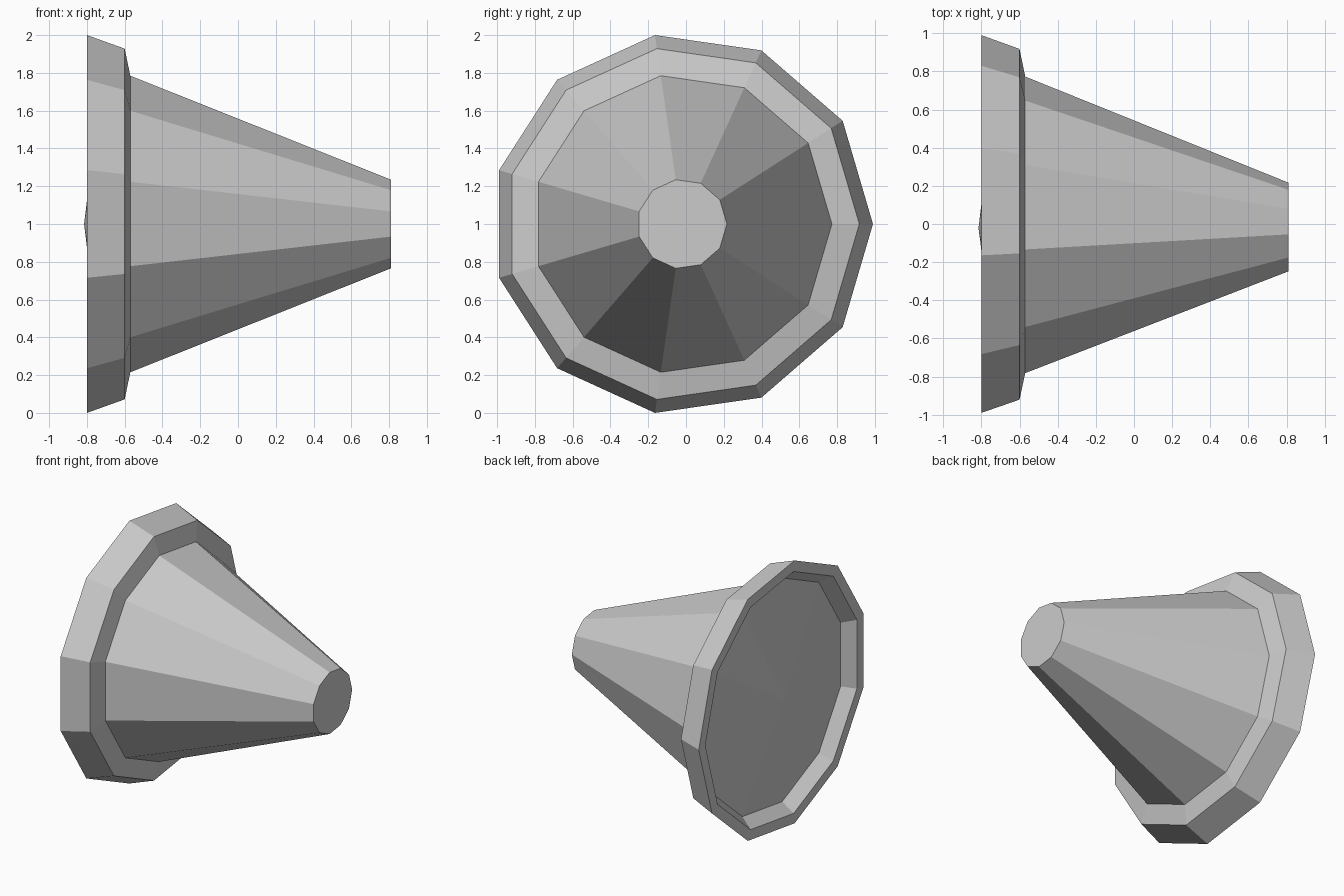
import bpy, bmesh
from math import cos, sin, tau

if "Cube" in bpy.data.objects:
    bpy.data.objects.remove(bpy.data.objects["Cube"])

SIDES = 11
AXIS_Y, AXIS_Z = -0.0205, 1.0

# (x, radius) from the tip, over the flange, into the shallow dished back
PROFILE = [(0.81, 0.237), (-0.57, 0.793), (-0.60, 0.938), (-0.80, 1.0103),
           (-0.80, 0.93), (-0.71, 0.86)]
DISH_APEX_X = -0.815

bm = bmesh.new()


def ring(x, r):
    """One polygon ring around the x axis."""
    return [bm.verts.new((x, AXIS_Y + r * cos(tau * i / SIDES),
                          AXIS_Z + r * sin(tau * i / SIDES)))
            for i in range(SIDES)]


rings = [ring(x, r) for x, r in PROFILE]

# Cone body, flange and rim
for a, b in zip(rings, rings[1:]):
    for i in range(SIDES):
        j = (i + 1) % SIDES
        bm.faces.new((a[i], a[j], b[j], b[i]))

# Flat tip
bm.faces.new(rings[0])

# Bulging floor of the back
apex = bm.verts.new((DISH_APEX_X, AXIS_Y, AXIS_Z))
for i in range(SIDES):
    bm.faces.new((rings[-1][i], rings[-1][(i + 1) % SIDES], apex))

bmesh.ops.recalc_face_normals(bm, faces=bm.faces)
mesh = bpy.data.meshes.new("flanged_cone")
bm.to_mesh(mesh)
bm.free()
bpy.context.collection.objects.link(bpy.data.objects.new("flanged_cone", mesh))
